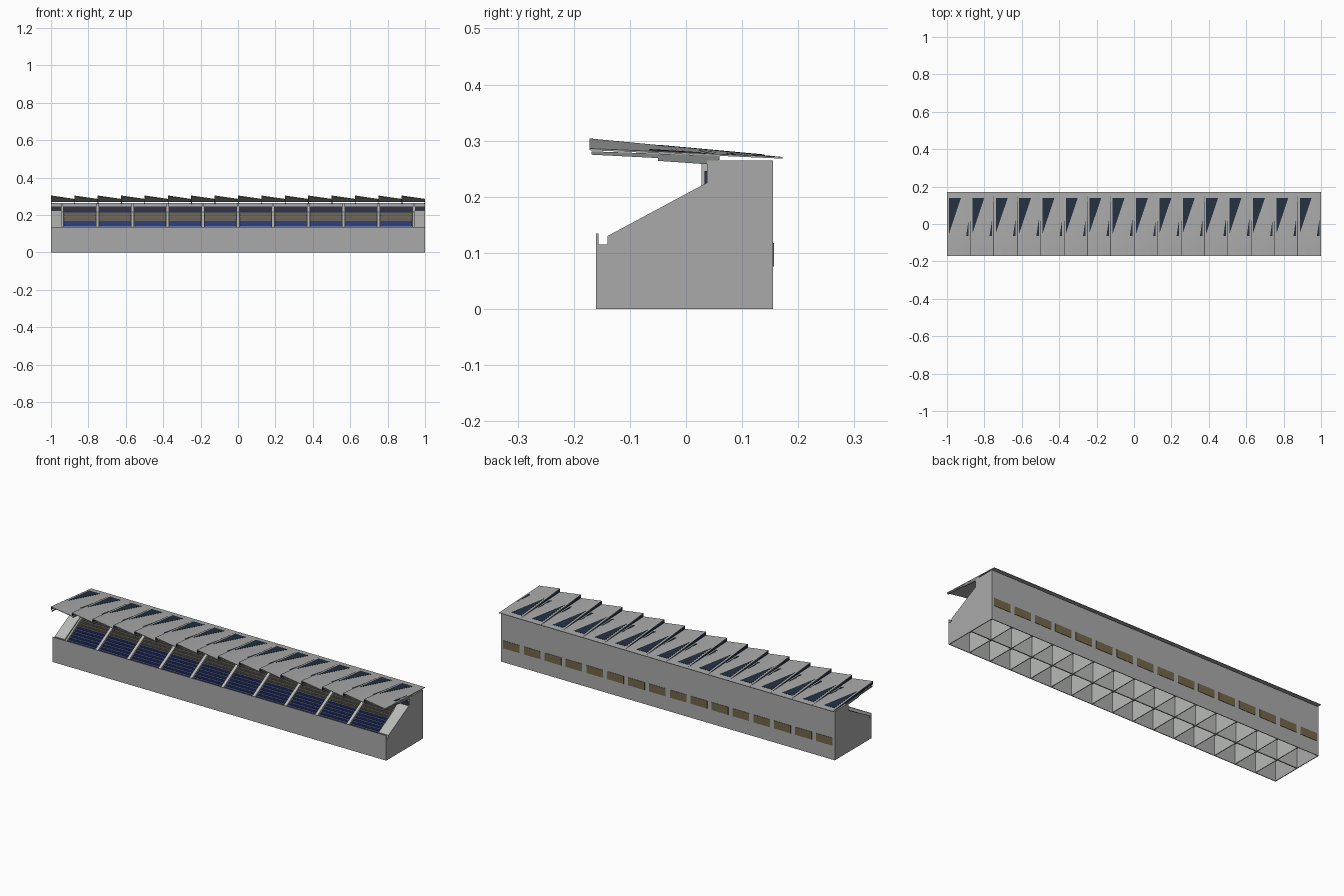
import bpy
import bmesh
from mathutils import Vector

cube = bpy.data.objects.get("Cube")
if cube:
    bpy.data.objects.remove(cube, do_unlink=True)


def material(name, r, g, b):
    m = bpy.data.materials.new(name)
    m.use_nodes = True
    m.diffuse_color = (r, g, b, 1)
    m.node_tree.nodes["Principled BSDF"].inputs["Base Color"].default_value = (r, g, b, 1)
    return m


CONCRETE = material("concrete grey", 0.40, 0.40, 0.40)
PALE = material("pale concrete", 0.48, 0.49, 0.47)
BLUE = material("seat blue", 0.025, 0.045, 0.22)
BROWN = material("seat grey brown", 0.14, 0.125, 0.10)
GLASS = material("dark glass", 0.017, 0.03, 0.05)
BAND = material("box window", 0.03, 0.033, 0.06)
KHAKI = material("khaki window", 0.17, 0.135, 0.07)
STEEL = material("roof steel", 0.22, 0.24, 0.23)


def finish(name, bm, mat):
    bmesh.ops.recalc_face_normals(bm, faces=bm.faces)
    me = bpy.data.meshes.new(name)
    bm.to_mesh(me)
    bm.free()
    me.materials.append(mat)
    ob = bpy.data.objects.new(name, me)
    bpy.context.collection.objects.link(ob)
    return ob


def prism(bm, points, offset):
    """Closed solid from a flat outline pushed along an offset."""
    f = bm.faces.new([bm.verts.new(p) for p in points])
    ext = bmesh.ops.extrude_face_region(bm, geom=[f], use_keep_orig=True)
    moved = [v for v in ext["geom"] if isinstance(v, bmesh.types.BMVert)]
    bmesh.ops.translate(bm, verts=moved, vec=Vector(offset))


def slab(bm, profile, x0, x1):
    """Side outline (y, z) stretched from x0 to x1."""
    prism(bm, [(x0, y, z) for y, z in profile], (x1 - x0, 0, 0))


def box(bm, x0, x1, y0, y1, z0, z1):
    slab(bm, [(y0, z0), (y1, z0), (y1, z1), (y0, z1)], x0, x1)


FRONT, BACK, TOP = -0.16, 0.155, 0.265
BAY = 0.188
EDGES = [-0.94 + BAY * k for k in range(11)]
CELL = 0.125
CELLS = [-1 + CELL * k for k in range(16)]

# Outer walls
bm = bmesh.new()
box(bm, -1, 1, FRONT, FRONT + 0.004, 0, 0.135)
box(bm, -1, 1, BACK - 0.004, BACK, 0, TOP)
finish("long_walls", bm, CONCRETE)

side = [(FRONT, 0), (BACK, 0), (BACK, TOP), (0.037, TOP), (0.037, 0.225),
        (-0.14, 0.13), (-0.14, 0.115), (FRONT, 0.115)]
bm = bmesh.new()
for x in (-1, 0.996):
    slab(bm, side, x, x + 0.004)
finish("end_walls", bm, CONCRETE)

# Sloping shoulders beside the seating
bm = bmesh.new()
for x in (-0.996, 0.94):
    slab(bm, [(-0.14, 0.11), (0.037, 0.11), (0.037, 0.225), (-0.14, 0.13)], x, x + 0.056)
finish("end_shoulders", bm, PALE)

# Rooms under the stand, open below
bm = bmesh.new()
box(bm, -0.996, 0.996, FRONT + 0.004, BACK - 0.004, 0.105, 0.112)
box(bm, -0.996, 0.996, -0.003, 0.003, 0, 0.105)
for x in CELLS[1:]:
    box(bm, x - 0.002, x + 0.002, FRONT + 0.004, BACK - 0.004, 0, 0.105)
finish("undercroft", bm, PALE)

# Rear block behind the top row
bm = bmesh.new()
box(bm, -0.996, 0.996, 0.037, BACK - 0.004, 0.112, TOP)
finish("rear_block", bm, CONCRETE)

bm = bmesh.new()
box(bm, -0.996, 0.996, 0.033, 0.037, 0.214, 0.246)
finish("box_windows", bm, BAND)

# Stepped terrace
ROWS, RUN, RISE = 11, 0.016, 0.0092
Y0, Z0 = -0.138, 0.112
terrace = [(0.037, 0.108), (Y0, 0.108)]
for i in range(ROWS):
    terrace += [(Y0 + i * RUN, Z0 + i * RISE), (Y0 + (i + 1) * RUN, Z0 + i * RISE)]
bm = bmesh.new()
slab(bm, terrace, -0.94, 0.94)
finish("terrace", bm, CONCRETE)

# Rows of seats in each bay, the lower ones blue
for name, rows, mat in (("lower_seats", range(6), BLUE), ("upper_seats", range(6, ROWS), BROWN)):
    bm = bmesh.new()
    for i in rows:
        y, z = Y0 + i * RUN, Z0 + i * RISE
        seat = [(y + 0.003, z), (y + 0.013, z), (y + 0.014, z + 0.009),
                (y + 0.011, z + 0.009), (y + 0.010, z + 0.004), (y + 0.003, z + 0.004)]
        for x in EDGES[:-1]:
            slab(bm, seat, x + 0.01, x + BAY - 0.01)
    finish(name, bm, mat)

# Aisles between bays and posts at their heads
bm = bmesh.new()
for x in EDGES:
    slab(bm, [(-0.14, 0.108), (0.035, 0.108), (0.035, 0.219), (-0.14, 0.119)], x - 0.008, x + 0.008)
finish("aisles", bm, PALE)
bm = bmesh.new()
for x in EDGES:
    box(bm, x - 0.005, x + 0.005, 0.028, 0.037, 0.2, TOP)
finish("posts", bm, PALE)

# Rear windows
bm = bmesh.new()
for x in CELLS:
    box(bm, x + 0.013, x + 0.112, BACK, BACK + 0.002, 0.076, 0.118)
finish("rear_windows", bm, KHAKI)

# Sawtooth roof
EAVE_F, EAVE_B = -0.172, 0.172


def roof_point(x, u, y, lift=0.0):
    t = (EAVE_B - y) / (EAVE_B - EAVE_F)
    return (x + u * CELL, y, 0.271 + t * (0.033 - 0.018 * u) + lift)


N = 6
bm = bmesh.new()
for x in CELLS:
    layers = []
    for lift in (0, -0.003):
        layers.append([[bm.verts.new(roof_point(x, i / N, EAVE_F + (EAVE_B - EAVE_F) * j / N, lift))
                        for j in range(N + 1)] for i in range(N + 1)])
    for g in layers:
        for i in range(N):
            for j in range(N):
                bm.faces.new((g[i][j], g[i + 1][j], g[i + 1][j + 1], g[i][j + 1]))
    a, b = layers
    for k in range(N):
        for e in (0, N):
            bm.faces.new((a[e][k], a[e][k + 1], b[e][k + 1], b[e][k]))
            bm.faces.new((a[k][e], a[k + 1][e], b[k + 1][e], b[k][e]))
finish("roof_panels", bm, CONCRETE)

# Triangular skylights and slim slots on each panel
bm = bmesh.new()
for x in CELLS:
    for tri in ([(0.09, 0.14), (0.6, 0.14), (0.09, -0.05)],
                [(0.93, 0.025), (0.93, -0.065), (0.82, -0.065)]):
        prism(bm, [roof_point(x, u, y, 0.0005) for u, y in tri], (0, 0, 0.001))
finish("skylights", bm, GLASS)

# Dark upright strip closing each roof step
bm = bmesh.new()
for x in CELLS:
    prism(bm, [roof_point(x, 0, EAVE_F), roof_point(x, 0, EAVE_B),
               roof_point(x, 0, EAVE_B, -0.002), (x, EAVE_F, 0.286)], (0.001, 0, 0))
finish("roof_steps", bm, GLASS)

# Ribs carrying the roof
rib = [(-0.168, 0.281), (-0.168, 0.275), (-0.05, 0.269), (-0.05, 0.264), (0.037, 0.258),
       (0.06, 0.266), (0.06, 0.273)]
bm = bmesh.new()
for x in CELLS + [0.996]:
    slab(bm, rib, x, x + 0.004)
finish("roof_ribs", bm, STEEL)
